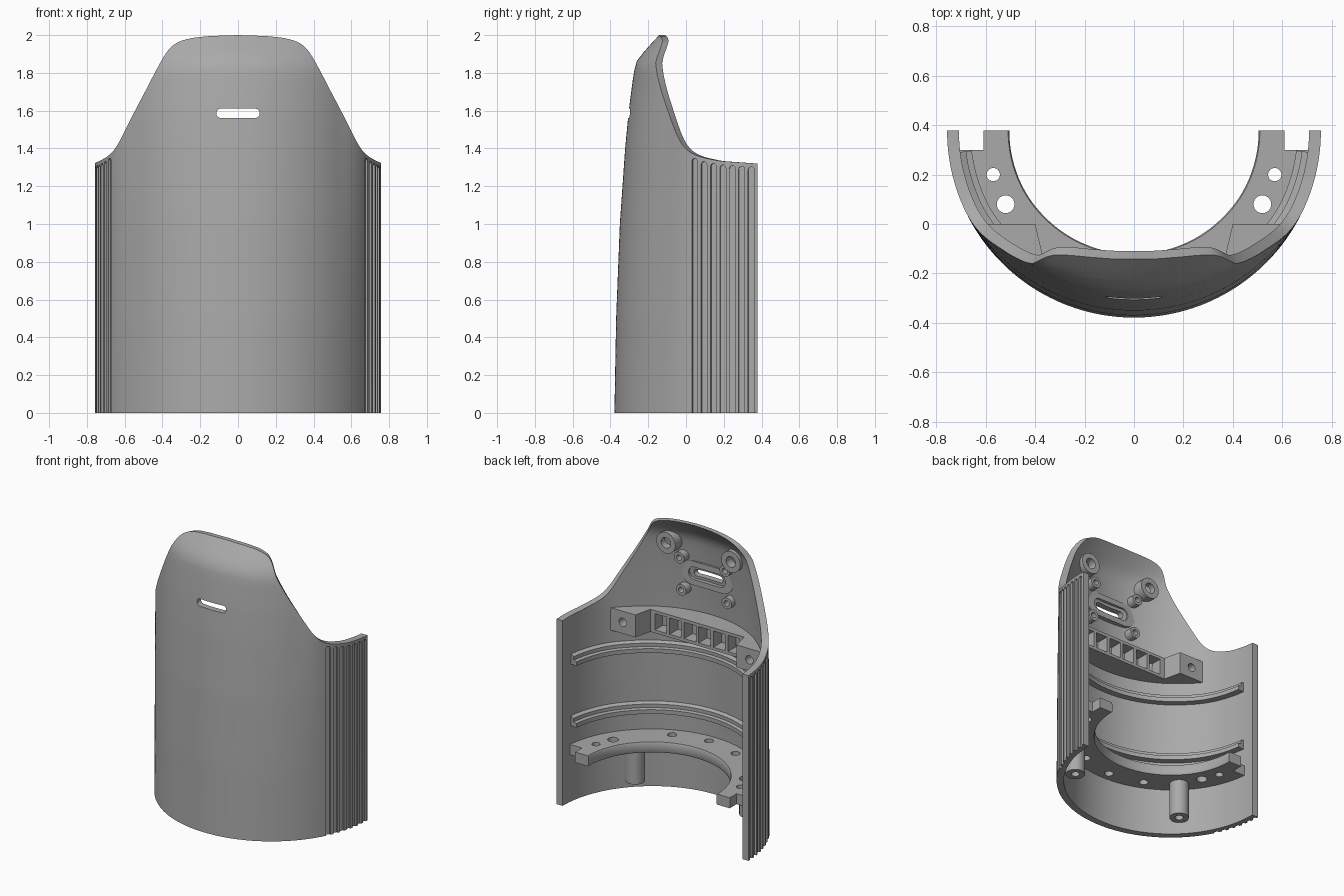
import bpy, bmesh
from math import sin, cos, asin, pi, radians, degrees
from mathutils import Vector

if "Cube" in bpy.data.objects:
    bpy.data.objects.remove(bpy.data.objects["Cube"], do_unlink=True)

grey = bpy.data.materials.new("plain grey")
grey.use_nodes = True
grey.diffuse_color = (0.4, 0.4, 0.4, 1)
grey.node_tree.nodes["Principled BSDF"].inputs["Base Color"].default_value = grey.diffuse_color

R, WALL, BACK = 0.757, 0.048, 0.378
INNER = R - WALL
X, Y, Z = Vector((1, 0, 0)), Vector((0, 1, 0)), Vector((0, 0, 1))
RIM = [(0, 2), (11.5, 1.995), (19, 1.985), (24, 1.968), (27.6, 1.945), (30.7, 1.9), (40, 1.71),
       (46, 1.6), (54, 1.465), (58, 1.41), (62, 1.376), (67, 1.353), (75, 1.333), (90, 1.32)]
LEAN = [(0, 1), (0.5, 0.988), (1, 0.962), (1.4, 0.925), (1.6, 0.9), (1.8, 0.865),
        (1.86, 0.846), (1.92, 0.785), (2, 0.687)]


def lerp(table, t):
    for (a, p), (b, q) in zip(table, table[1:]):
        if t <= b:
            return p + (q - p) * (t - a) / (b - a)
    return table[-1][1]


def rim(angle):
    d = abs(degrees(angle))
    return sum(lerp(RIM, min(90, abs(d + k))) for k in (-1.5, 0, 1.5)) / 3


def point(r, angle, z):
    """Point on the leaning half cylinder; the lean fades out at the sides."""
    f = min(1, max(0, (66 - abs(degrees(angle))) / 22))
    f = f * f * (3 - 2 * f)
    s = 1 - (1 - lerp(LEAN, max(0, z))) * f
    return Vector((r * sin(angle), BACK - r * cos(angle) * s, z))


def inner_y(x, z):
    return point(INNER, asin(x / INNER), z).y


def skin(name, sections, wrap=False):
    """Join closed sections into a solid."""
    bm = bmesh.new()
    rows = [[bm.verts.new(p) for p in s] for s in sections]
    n = len(rows[0])
    pairs = list(zip(rows, rows[1:])) + ([(rows[-1], rows[0])] if wrap else [])
    for a, b in pairs:
        for i in range(n):
            j = (i + 1) % n
            bm.faces.new((a[i], a[j], b[j], b[i]))
    if not wrap:
        bm.faces.new(rows[0])
        bm.faces.new(rows[-1])
    bmesh.ops.recalc_face_normals(bm, faces=bm.faces)
    mesh = bpy.data.meshes.new(name)
    bm.to_mesh(mesh)
    bm.free()
    mesh.materials.append(grey)
    ob = bpy.data.objects.new(name, mesh)
    bpy.context.collection.objects.link(ob)
    return ob


def prism(name, outline, o, u, v, w, a, b):
    o = Vector(o)
    return skin(name, [[o + u * p + v * q + w * d for p, q in outline] for d in (a, b)])


def stadium(half, r, n=12):
    """Rounded slot outline; half = 0 gives a circle."""
    pts = []
    for side in (1, -1):
        for i in range(n + 1 if half else n):
            t = -pi / 2 + pi * i / n + (0 if side > 0 else pi)
            pts.append((side * half + r * cos(t), r * sin(t)))
    return pts


def box(w, h):
    return [(-w, -h), (w, -h), (w, h), (-w, h)]


def cut(ob, cutters):
    bpy.context.view_layer.objects.active = ob
    for c in cutters:
        c.hide_render = True
        m = ob.modifiers.new("cut", 'BOOLEAN')
        m.operation, m.solver, m.object = 'DIFFERENCE', 'EXACT', c
        bpy.ops.object.modifier_apply(modifier=m.name)
        bpy.data.objects.remove(c, do_unlink=True)


def sweep(name, profile, end, n=72):
    """Carry an (r, z) profile round the inside of the shell."""
    angles = [radians(-end + 2 * end * i / n) for i in range(n + 1)]
    return skin(name, [[point(r, a, z) for r, z in profile] for a in angles])


parts = []

# Outer shell with shaped rim
ROWS, COLS = 44, 120
sections = []
for i in range(COLS + 1):
    a = pi * (i / COLS - 0.5)
    zs = [rim(a) * k / ROWS for k in range(ROWS + 1)]
    sections.append([point(R, a, z) for z in zs] + [point(INNER, a, z) for z in reversed(zs)])
shell = skin("shell", sections)

# Slot and the grip grooves on both sides
cutters = [prism("slot_cutter", stadium(0.09, 0.025), (0, 0, 1.586), X, Z, Y, -0.6, 0)]
for side in (1, -1):
    for k in range(7):
        a = side * (pi / 2 - asin((BACK - 0.045 - 0.05 * k) / R))
        a = side * abs(a)
        a = side * (pi / 2 - asin(min(1, (BACK - 0.045 - 0.05 * k) / R)))
        top = rim(a) - 0.02
        cutters.append(prism("groove_cutter", stadium(top / 2, 0.016, 8), (0, BACK, top / 2 - 0.016),
                             Z, Vector((cos(a), sin(a), 0)), Vector((sin(a), -cos(a), 0)),
                             R - 0.013, R + 0.05))
# Extend each groove through the bottom edge
for c in cutters[1:]:
    for v in c.data.vertices:
        if v.co.z < 0.1:
            v.co.z -= 0.05
cut(shell, cutters)
parts.append(shell)

# Two inner rails
for name, z in (("lower_rail", 0.54), ("upper_rail", 0.98)):
    parts.append(sweep(name, [(0.725, z), (0.662, z), (0.662, z + 0.03), (0.685, z + 0.035),
                              (0.685, z + 0.06), (0.725, z + 0.08)], 83))

# Mounting ring with notched ends and holes
ring = sweep("mounting_ring", [(0.725, 0.335), (0.51, 0.335), (0.505, 0.345),
                               (0.505, 0.4), (0.51, 0.41), (0.725, 0.41)], 90)
cutters = []
holes = [(0, -0.26, 0.03)]
for s in (1, -1):
    cutters.append(prism("notch_cutter", box(0.1, 0.1), (s * 0.71, 0.4, 0), X, Y, Z, 0.2, 0.6))
    holes += [(s * 0.57, 0.2, 0.027), (s * 0.52, 0.08, 0.036), (s * 0.25, -0.2, 0.03)]
for x, y, r in holes:
    cutters.append(prism("hole_cutter", stadium(0, r), (x, y, 0), X, Y, Z, 0.2, 0.6))
cut(ring, cutters)
parts.append(ring)

# Posts under the ring
for s, label in ((1, "left"), (-1, "right")):
    post = prism(label + "_post", stadium(0, 0.065), (s * 0.45, -0.07, 0), X, Y, Z, 0.08, 0.36)
    cut(post, [prism("post_hole", stadium(0, 0.028), (s * 0.45, -0.07, 0), X, Y, Z, 0, 0.2)])
    parts.append(post)

# Shelf with end blocks and a row of pockets
arc = [point(0.725, radians(-58 + 116 * i / 40), 1.3) for i in range(41)]
outline = [(p.x, p.y) for p in arc]
outline += [(0.6, 0), (0.4, 0), (0.37, -0.127), (-0.37, -0.127), (-0.4, 0), (-0.6, 0)]
shelf = prism("shelf", outline, (0, 0, 0), X, Y, Z, 1.14, 1.3)
cutters = [prism("pocket_cutter", box(0.046, 0.058), ((k - 2.5) * 0.115, 0, 1.22), X, Z, Y, -0.22, -0.1)
           for k in range(6)]
cutters += [prism("block_hole", stadium(0, 0.03), (s * 0.5, 0, 1.22), X, Z, Y, -0.08, 0.05)
            for s in (1, -1)]
cut(shelf, cutters)
parts.append(shelf)


# Hollow bosses seated on the leaning inner wall
def boss(name, x, z, outer, inner, rise):
    end = inner_y(x, z) + rise
    loops = []
    for shape, order in ((outer, (0, 1)), (inner, (1, 0))):
        pts = [(x + p, z + q) for p, q in shape]
        for at_end in order:
            loops.append([Vector((p, end if at_end else inner_y(p, q) - 0.01, q)) for p, q in pts])
    parts.append(skin(name, loops, wrap=True))


boss("slot_frame", 0, 1.586, stadium(0.12, 0.085), stadium(0.1, 0.045), 0.025)
for s, label in ((1, "left"), (-1, "right")):
    boss(label + "_large_boss", s * 0.256, 1.8, stadium(0, 0.075), stadium(0, 0.038), 0.055)
    for z, level in ((1.7, "upper"), (1.46, "lower")):
        boss(f"{label}_{level}_small_boss", s * 0.18, z, stadium(0, 0.04), stadium(0, 0.02), 0.05)

# Smooth shading with sharp edges
bpy.ops.object.select_all(action='DESELECT')
for ob in parts:
    ob.select_set(True)
bpy.context.view_layer.objects.active = shell
bpy.ops.object.shade_smooth_by_angle(angle=radians(30))
